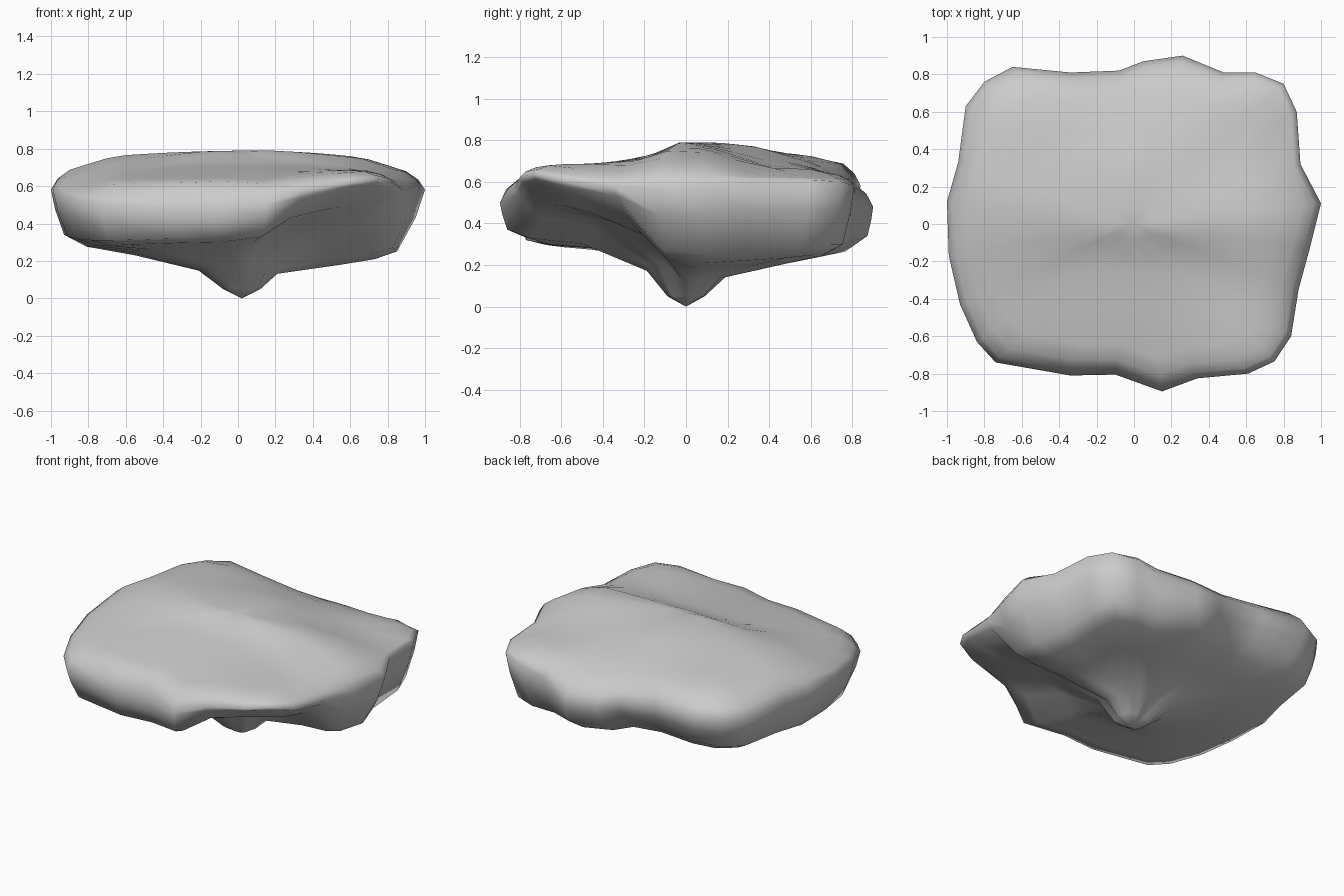
import bpy, bmesh

# Outline seen from above, anticlockwise from the right tip:
# x, y, height of widest point, low edge height, low edge inset
RIM = [
    (1.00, 0.11, .58, .25, .85), (0.89, 0.32, .61, .26, .89),
    (0.87, 0.60, .61, .28, .91), (0.80, 0.75, .60, .30, .93),
    (0.65, 0.81, .58, .30, .93), (0.48, 0.81, .54, .30, .93),
    (0.26, 0.90, .48, .34, .97), (0.05, 0.87, .49, .34, .93),
    (-.08, 0.82, .53, .37, .90), (-.34, 0.81, .56, .39, .91),
    (-.65, 0.84, .58, .39, .91), (-.80, 0.76, .58, .37, .93),
    (-.90, 0.63, .58, .36, .94), (-.94, 0.33, .58, .35, .94),
    (-1.0, 0.12, .58, .34, .93), (-.99, -.17, .58, .33, .92),
    (-.93, -.43, .55, .32, .93), (-.84, -.63, .52, .31, .93),
    (-.74, -.74, .50, .31, .93), (-.34, -.81, .48, .32, .95),
    (-.10, -.805, .48, .33, .95), (0.15, -.895, .50, .37, .96),
    (0.34, -.825, .57, .50, .95), (0.61, -.80, .62, .57, .94),
    (0.75, -.735, .64, .58, .93), (0.84, -.60, .61, .54, .91),
    (0.88, -.35, .58, .48, .87), (0.94, -.13, .57, .27, .88),
]
# Underside height half way in, same order
MID = [.18, .19, .20, .21, .21, .20, .21, .22, .24, .26, .26, .25, .24, .23,
       .23, .24, .25, .26, .27, .28, .28, .30, .38, .42, .42, .40, .34, .21]
# Front-to-back profile of the top: y, z
TOP = [(-1, .61), (-.8, .65), (-.6, .68), (-.3, .705), (-.18, .725), (-.03, .79),
       (.15, .79), (.3, .775), (.6, .735), (.8, .67), (1, .60)]


def ramp(v, a, b):
    return max(0, min(1, (v - a) / (b - a)))


def top_height(x, y):
    z = TOP[-1][1]
    for (y0, z0), (y1, z1) in zip(TOP, TOP[1:]):
        if y0 <= y <= y1:
            z = z0 + (z1 - z0) * (y - y0) / (y1 - y0)
            break
    z -= .05 * (x - .1) ** 2 + .22 * max(0, abs(x) - .66)
    z -= .08 * ramp(x, 0, .6) * ramp(y, 0, .3) * (1 - .6 * ramp(y, .5, .9))  # back right sag
    z += (.03 - .10 * ramp(-abs(x - .07), -.65, -.1)) * ramp(y, .35, .8)  # dip at back edge
    z += (.09 * ramp(x, .1, .75) - .04) * ramp(-y, .3, .8)  # front right corner lifts
    return z


bm = bmesh.new()
rings = []


def add_ring(place):
    rings.append([bm.verts.new(place(i, *p)) for i, p in enumerate(RIM)])


def top_ring(f):
    add_ring(lambda i, x, y, zr, zl, fl: (x * f, y * f, top_height(x * f, y * f)))


# Gently stepped top
for f in (.1, .2, .3, .4, .5, .6, .7, .8, .9):
    top_ring(f)
# Rounded shoulder, widest line and undercut side
add_ring(lambda i, x, y, zr, zl, fl:
         (x * .965, y * .965, .6 * top_height(x * .93, y * .93) + .4 * zr))
add_ring(lambda i, x, y, zr, zl, fl: (x, y, zr))
add_ring(lambda i, x, y, zr, zl, fl:
         (x * (fl + 2) / 3, y * (fl + 2) / 3, .55 * zr + .45 * zl))
add_ring(lambda i, x, y, zr, zl, fl: (x * fl, y * fl, zl))
# Underside running in to the point
add_ring(lambda i, x, y, zr, zl, fl:
         (x * (fl - .12), y * (fl - .12), .42 * zl + .58 * MID[i]))
add_ring(lambda i, x, y, zr, zl, fl: (x * .55, y * .55, MID[i]))
add_ring(lambda i, x, y, zr, zl, fl: (x * .21, y * .21, .07 + .34 * MID[i]))
add_ring(lambda i, x, y, zr, zl, fl: (.02 + x * .10, y * .10, .05))

n = len(RIM)
for a, b in zip(rings, rings[1:]):
    for i in range(n):
        j = (i + 1) % n
        bm.faces.new((a[i], b[i], b[j], a[j]))
crown = bm.verts.new((0, 0, top_height(0, 0)))
tip = bm.verts.new((.02, 0, 0))
for i in range(n):
    j = (i + 1) % n
    bm.faces.new((crown, rings[0][i], rings[0][j]))
    bm.faces.new((tip, rings[-1][j], rings[-1][i]))
bmesh.ops.recalc_face_normals(bm, faces=bm.faces)
for face in bm.faces:
    face.smooth = True

mesh = bpy.data.meshes.new("floating_rock")
bm.to_mesh(mesh)
bm.free()
rock = bpy.data.objects.new("floating_rock", mesh)
bpy.context.collection.objects.link(rock)
